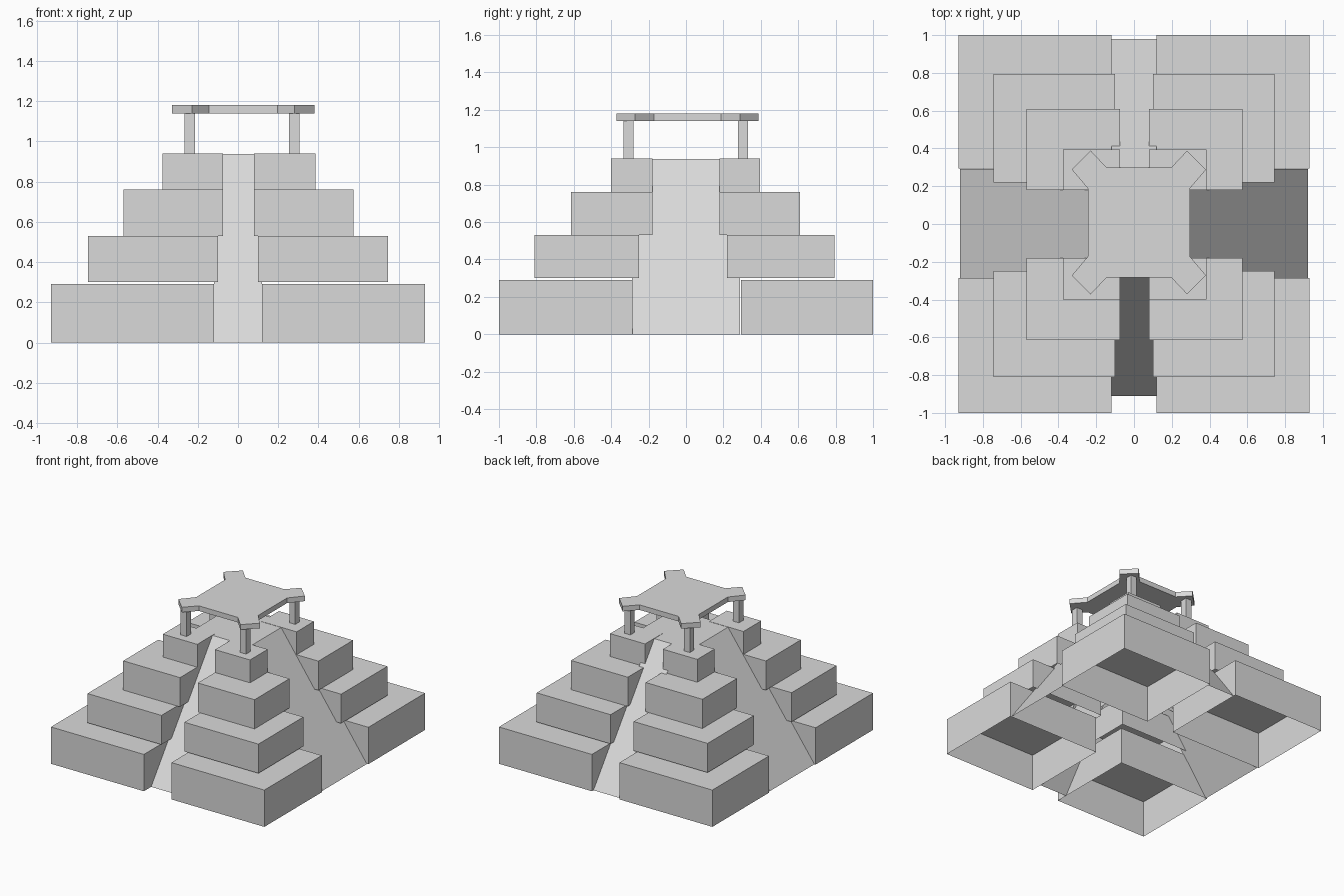
import bpy

cube = bpy.data.objects.get("Cube")
if cube:
    bpy.data.objects.remove(cube, do_unlink=True)

# One stone colour for everything
stone = bpy.data.materials.new("light_grey_stone")
stone.use_nodes = True
COLOUR = (0.7, 0.7, 0.7, 1)
stone.diffuse_color = COLOUR
stone.node_tree.nodes["Principled BSDF"].inputs["Base Color"].default_value = COLOUR


def make(name, verts, faces):
    mesh = bpy.data.meshes.new(name)
    mesh.from_pydata(verts, [], faces)
    mesh.materials.append(stone)
    obj = bpy.data.objects.new(name, mesh)
    bpy.context.collection.objects.link(obj)
    return obj


def prism(name, outline, z0, z1, bottom=True):
    """Extrude a counter-clockwise outline, optionally left open underneath."""
    n = len(outline)
    verts = [(x, y, z) for z in (z0, z1) for x, y in outline]
    faces = [(i, (i + 1) % n, n + (i + 1) % n, n + i) for i in range(n)]
    faces.append(tuple(range(n, 2 * n)))
    if bottom:
        faces.append(tuple(reversed(range(n))))
    return make(name, verts, faces)


def box(name, xs, ys, z0, z1, bottom=True):
    (xa, xb), (ya, yb) = sorted(xs), sorted(ys)
    return prism(name, [(xa, ya), (xb, ya), (xb, yb), (xa, yb)], z0, z1, bottom)


# Four stepped tiers, each split into hollow corner blocks
# (x ranges right and left, y ranges front and back, bottom, top)
tiers = [
    ((-.93, -.12), (.12, .93), (-1, -.285), (.295, 1), 0, .29),
    ((-.745, -.10), (.10, .745), (-.81, -.25), (.22, .795), .30, .53),
    ((-.57, -.075), (.08, .575), (-.615, -.18), (.18, .61), .53, .76),
    ((-.375, -.075), (.08, .385), (-.40, -.18), (.18, .395), .76, .94),
]
for level, (right, left, front, back, z0, z1) in enumerate(tiers, 1):
    for side, xs in (("right", right), ("left", left)):
        for end, ys in (("front", front), ("back", back)):
            box(f"tier_{level}_{end}_{side}", xs, ys, z0, z1, bottom=False)

# Sloping ramps rising through the gaps to the central floor
FLOOR = .938
W, N = .29, .12
x0, x1, y0, y1 = -.24, .25, -.21, .28
quad = [(0, 1, 2, 3)]
make("front_ramp", [(-N, -.91, 0), (N, -.91, 0), (N, y0, FLOOR), (-N, y0, FLOOR)], quad)
make("back_ramp", [(N, .98, 0), (-N, .98, 0), (-N, y1, FLOOR), (N, y1, FLOOR)], quad)
make("left_ramp", [(.92, -W, 0), (.92, W, 0), (x1, W, FLOOR), (x1, -W, FLOOR)], quad)
make("right_ramp", [(-.92, W, 0), (-.92, -W, 0), (x0, -W, FLOOR), (x0, W, FLOOR)], quad)
make("top_floor", [(x0, y0, FLOOR), (x1, y0, FLOOR), (x1, y1, FLOOR), (x0, y1, FLOOR)], quad)

# Corner posts of the pavilion
for side, sx in (("right", -1), ("left", 1)):
    for end, sy in (("front", -1), ("back", 1)):
        cx, cy = .02 + sx * .259, -.002 + sy * .306
        box(f"{end}_{side}_post", (cx - .026, cx + .026), (cy - .027, cy + .027), .94, 1.14)

# Flat roof with a diagonal tab at each corner
corner = [(.27, .18), (.355, .28), (.255, .38), (.17, .29)]
outline = []
for sx, sy in ((1, 1), (-1, 1), (-1, -1), (1, -1)):
    points = corner if sx * sy > 0 else corner[::-1]
    outline += [(.026 + sx * x, .008 + sy * y) for x, y in points]
prism("pavilion_roof", outline, 1.14, 1.18)
